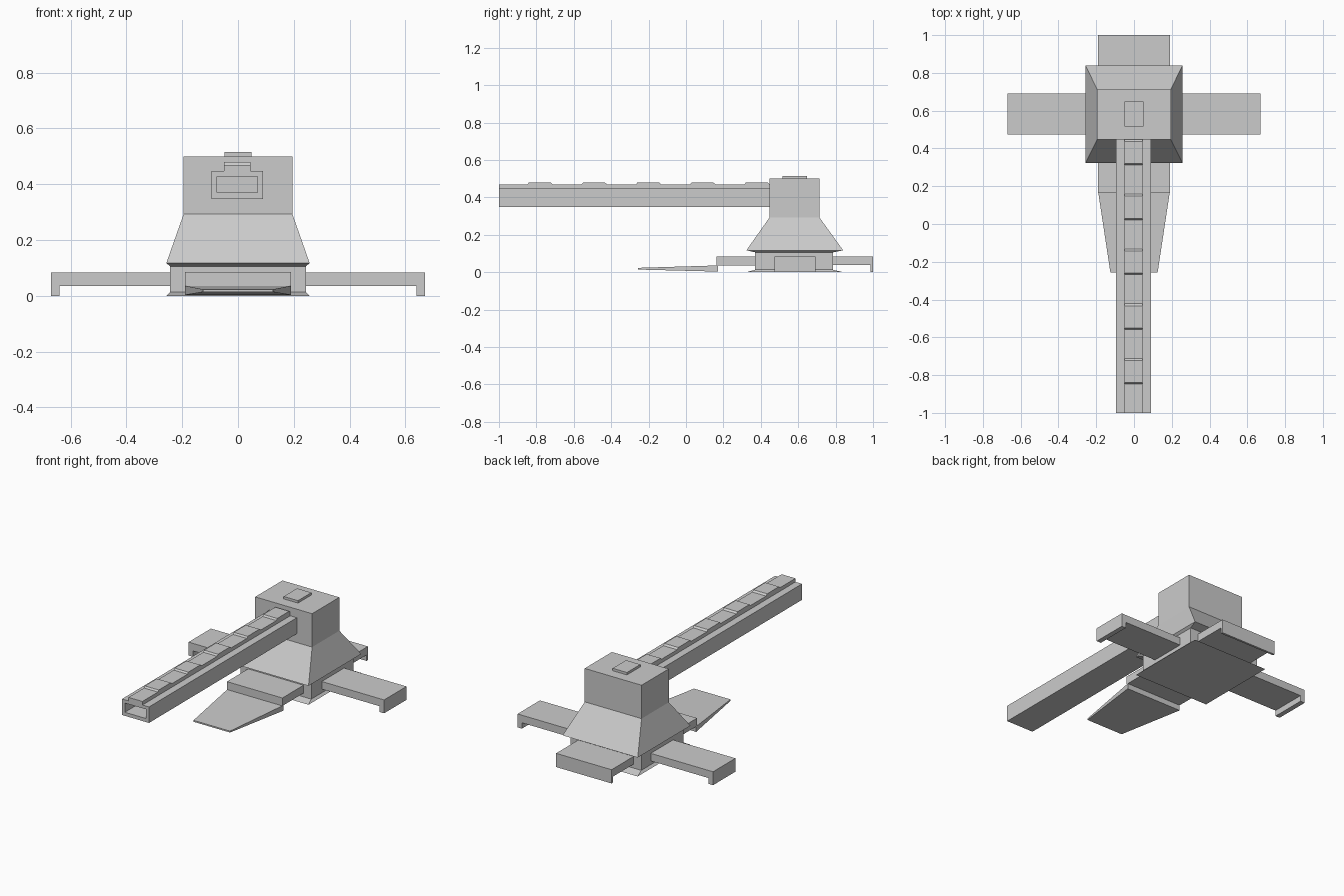
import bpy, bmesh

if "Cube" in bpy.data.objects:
    bpy.data.objects.remove(bpy.data.objects["Cube"])


def loft(name, rings):
    """Flat-faced solid skinned through equal-length rings, capped at both ends."""
    bm = bmesh.new()
    loops = [[bm.verts.new(p) for p in ring] for ring in rings]
    n = len(loops[0])
    for a, b in zip(loops, loops[1:]):
        for i in range(n):
            j = (i + 1) % n
            bm.faces.new((a[i], a[j], b[j], b[i]))
    bm.faces.new(loops[0])
    bm.faces.new(loops[-1])
    bmesh.ops.recalc_face_normals(bm, faces=bm.faces)
    mesh = bpy.data.meshes.new(name)
    bm.to_mesh(mesh)
    bm.free()
    obj = bpy.data.objects.new(name, mesh)
    bpy.context.collection.objects.link(obj)
    return obj


def rect_z(z, x, y0, y1):
    return [(-x, y0, z), (x, y0, z), (x, y1, z), (-x, y1, z)]


def rect_y(y, x0, x1, z0, z1):
    return [(x0, y, z0), (x1, y, z0), (x1, y, z1), (x0, y, z1)]


def extrude_x(name, profile, x0, x1):
    return loft(name, [[(x, y, z) for y, z in profile] for x in (x0, x1)])


# Turret body: base plate, column, flared skirt and top block
loft("body", [rect_z(z, x, y0, y1) for z, x, y0, y1 in (
    (0.0, 0.257, 0.323, 0.84), (0.013, 0.243, 0.37, 0.785),
    (0.106, 0.243, 0.37, 0.785), (0.117, 0.257, 0.323, 0.84),
    (0.293, 0.195, 0.447, 0.713), (0.50, 0.195, 0.447, 0.713))])

# Roof hatch
loft("hatch", [rect_z(0.50, 0.049, 0.517, 0.648), rect_z(0.515, 0.049, 0.517, 0.648)])

# Side feet with a turned-down lip at the end
foot = [(0.24, 0.036), (0.24, 0.083), (0.67, 0.083), (0.67, 0.0), (0.64, 0.0), (0.64, 0.036)]
for side, s in (("left", -1), ("right", 1)):
    loft(side + "_foot", [[(s * x, y, z) for x, z in foot] for y in (0.473, 0.692)])

# Rear foot with lip, front foot
extrude_x("rear_foot", [(0.78, 0.037), (0.78, 0.085), (1.0, 0.085), (1.0, 0.0),
                        (0.987, 0.0), (0.987, 0.037)], -0.19, 0.19)
extrude_x("front_foot", [(0.163, 0.036), (0.163, 0.085), (0.375, 0.085), (0.375, 0.036)],
          -0.19, 0.19)

# Tapered front ramp
loft("front_ramp", [rect_y(0.172, -0.19, 0.19, 0.003, 0.036),
                    rect_y(-0.257, -0.125, 0.125, 0.014, 0.023)])

# Hollow square barrel
outer = (-0.095, 0.09, 0.348, 0.447)
bore = (-0.075, 0.07, 0.37, 0.427)
loft("barrel", [rect_y(0.45, *outer), rect_y(-1.0, *outer),
                rect_y(-1.0, *bore), rect_y(0.44, *bore)])

# Rail along the top of the barrel with five raised pads
loft("rail", [rect_y(y, -0.05, 0.045, 0.445, 0.469) for y in (-1.0, 0.45)])
for i in range(5):
    y = -0.85 + 0.29 * i
    extrude_x(f"rail_pad_{i + 1}", [(y, 0.467), (y + 0.01, 0.479), (y + 0.127, 0.479),
                                    (y + 0.14, 0.467)], -0.05, 0.045)
